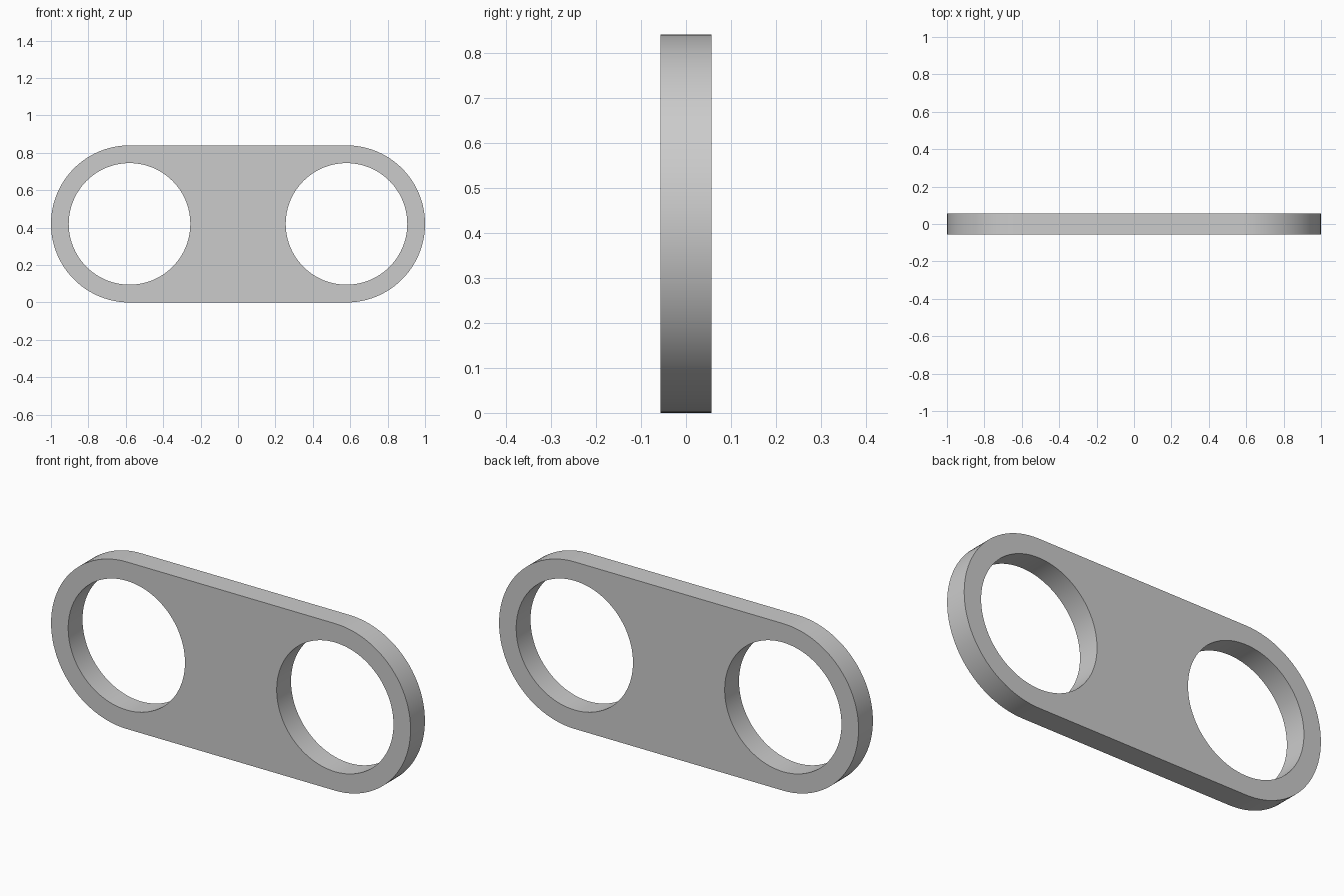
import bpy
import bmesh
from math import sin, cos, pi, radians
from mathutils import Vector

cube = bpy.data.objects.get("Cube")
if cube:
    bpy.data.objects.remove(cube, do_unlink=True)

OUTER = 0.42       # end radius, also half the height
HOLE = 0.325       # hole radius
CENTRE = 0.58      # hole distance from the middle
THICK = 0.114
STEPS = 48         # segments per half circle


def arc(cx, radius, start, sweep, count):
    """Points along an arc on the plate's front plane."""
    return [Vector((cx + radius * cos(start + sweep * i / STEPS),
                    -THICK / 2,
                    OUTER + radius * sin(start + sweep * i / STEPS)))
            for i in range(count)]


def add_loop(bm, points):
    verts = [bm.verts.new(p) for p in points]
    return [bm.edges.new((v, verts[(i + 1) % len(verts)]))
            for i, v in enumerate(verts)]


# Rounded outline with two round holes
bm = bmesh.new()
edges = add_loop(bm, arc(CENTRE, OUTER, -pi / 2, pi, STEPS + 1)
                 + arc(-CENTRE, OUTER, pi / 2, pi, STEPS + 1))
for side in (-1, 1):
    edges += add_loop(bm, arc(side * CENTRE, HOLE, 0, pi, 2 * STEPS))
bmesh.ops.triangle_fill(bm, edges=edges, use_beauty=True,
                        normal=Vector((0, -1, 0)))

# Thickness
result = bmesh.ops.extrude_face_region(bm, geom=bm.faces[:],
                                       use_keep_orig=True)
moved = [g for g in result["geom"] if isinstance(g, bmesh.types.BMVert)]
bmesh.ops.translate(bm, verts=moved, vec=(0, THICK, 0))
bmesh.ops.recalc_face_normals(bm, faces=bm.faces[:])

mesh = bpy.data.meshes.new("link_plate")
bm.to_mesh(mesh)
bm.free()
plate = bpy.data.objects.new("link_plate", mesh)
bpy.context.collection.objects.link(plate)

# Plain grey finish
grey = bpy.data.materials.new("plain_grey")
grey.use_nodes = True
colour = (0.6, 0.6, 0.6, 1)
grey.diffuse_color = colour
for node in grey.node_tree.nodes:
    if node.type == "BSDF_PRINCIPLED":
        node.inputs["Base Color"].default_value = colour
mesh.materials.append(grey)

# Smooth curved walls, crisp rims
bpy.ops.object.select_all(action="DESELECT")
plate.select_set(True)
bpy.context.view_layer.objects.active = plate
bpy.ops.object.shade_smooth_by_angle(angle=radians(30))
